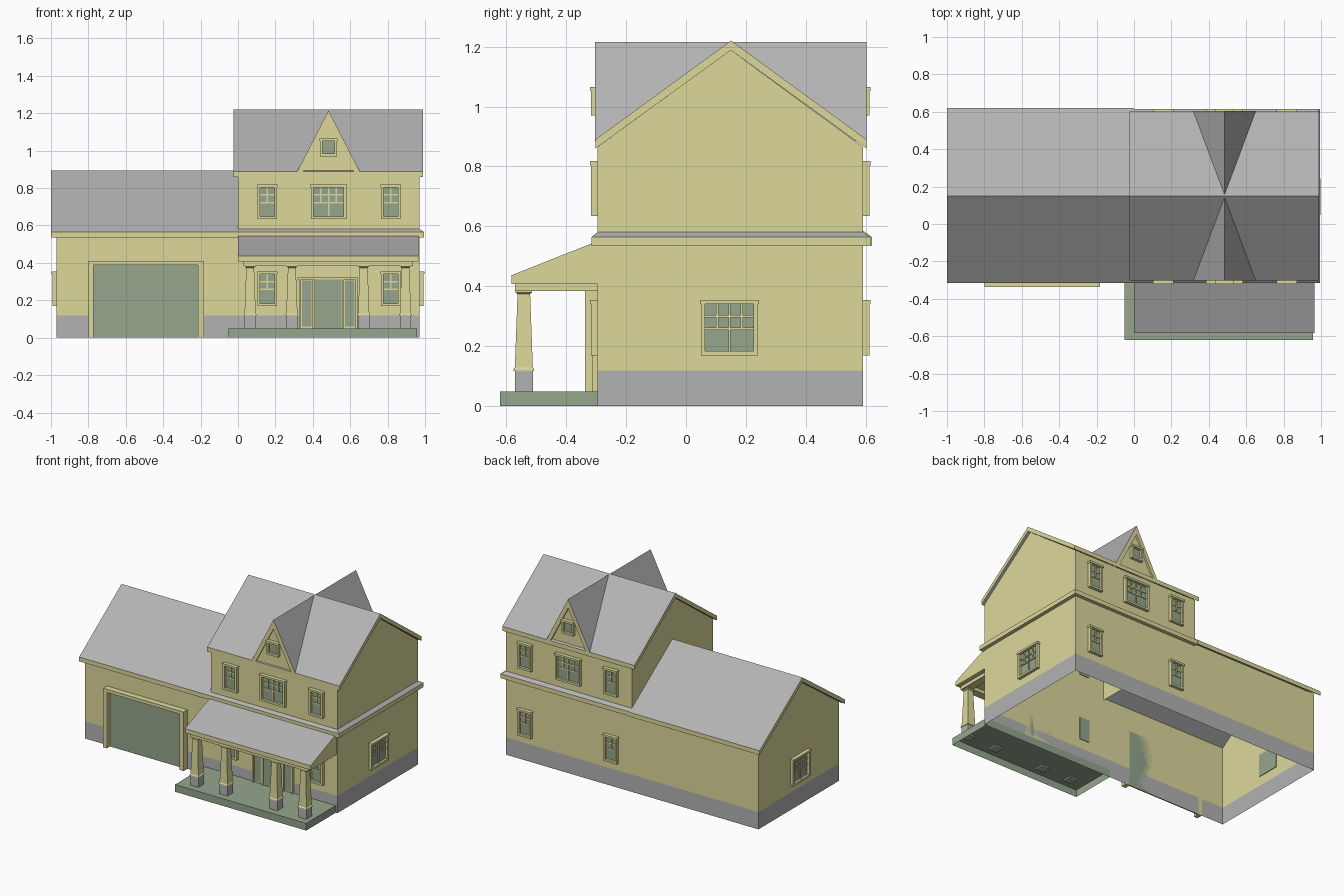
import bpy, bmesh
from math import radians
from mathutils import Matrix

if "Cube" in bpy.data.objects:
    bpy.data.objects.remove(bpy.data.objects["Cube"])

COL = {"cream": (0.72, 0.69, 0.33, 1), "grey": (0.45, 0.45, 0.45, 1), "green": (0.30, 0.38, 0.27, 1)}
MAT = {}
for n, c in COL.items():
    MAT[n] = bpy.data.materials.new(n)
    MAT[n].diffuse_color = c


def build(name, verts, faces, cols):
    """Mesh object from faces with one colour name per face."""
    bm = bmesh.new()
    vs = [bm.verts.new(v) for v in verts]
    used = list(dict.fromkeys(cols))
    for f, c in zip(faces, cols):
        bm.faces.new([vs[i] for i in f]).material_index = used.index(c)
    bmesh.ops.recalc_face_normals(bm, faces=bm.faces[:])
    me = bpy.data.meshes.new(name)
    bm.to_mesh(me)
    bm.free()
    for c in used:
        me.materials.append(MAT[c])
    ob = bpy.data.objects.new(name, me)
    bpy.context.collection.objects.link(ob)
    return ob


def loft(name, rings, cols, top=None, bottom=None):
    """Stack of rectangles (x0, x1, y0, y1, z) joined by side faces."""
    verts, faces, fc = [], [], []
    for x0, x1, y0, y1, z in rings:
        verts += [(x0, y0, z), (x1, y0, z), (x1, y1, z), (x0, y1, z)]
    for r, c in enumerate(cols):
        for i in range(4):
            j = (i + 1) % 4
            faces.append((r * 4 + i, r * 4 + j, r * 4 + 4 + j, r * 4 + 4 + i))
            fc.append(c)
    n = len(verts)
    if top:
        faces.append((n - 4, n - 3, n - 2, n - 1))
        fc.append(top)
    if bottom:
        faces.append((3, 2, 1, 0))
        fc.append(bottom)
    return build(name, verts, faces, fc)


def prism(name, prof, axis, a, b, cols, caps=("cream", "cream")):
    """Profile swept along x (y,z profile) or y (x,z profile); None leaves a side open."""
    n = len(prof)
    put = (lambda p, t: (t, p[0], p[1])) if axis == "x" else (lambda p, t: (p[0], t, p[1]))
    verts = [put(p, t) for t in (a, b) for p in prof]
    faces, fc = [], []
    for i, c in enumerate(cols):
        if c:
            j = (i + 1) % n
            faces.append((i, j, n + j, n + i))
            fc.append(c)
    for k, c in enumerate(caps):
        if c:
            faces.append(tuple(range(k * n, k * n + n)))
            fc.append(c)
    return build(name, verts, faces, fc)


def boxes(name, parts, loc=(0, 0, 0), rot=0):
    """Several boxes (x0, x1, y0, y1, z0, z1, colour) in one object."""
    verts, faces, fc = [], [], []
    m = Matrix.Translation(loc) @ Matrix.Rotation(radians(rot), 4, "Z")
    cube = ((0, 1, 3, 2), (4, 6, 7, 5), (0, 4, 5, 1), (2, 3, 7, 6), (0, 2, 6, 4), (1, 5, 7, 3))
    for p in parts:
        o = len(verts)
        verts += [m @ Matrix.Translation((p[i], p[2 + j], p[4 + k])).to_translation()
                  for i in (0, 1) for j in (0, 1) for k in (0, 1)]
        faces += [tuple(o + q for q in f) for f in cube]
        fc += [p[6]] * 6
    return build(name, verts, faces, fc)


def window(name, x, y, z0, z1, w, rot=0, cols=2):
    """Framed window: small panes above, a tall pane per two columns below."""
    h, t, c = w / 2, 0.014, "cream"
    zm = z0 + (z1 - z0) * 0.48
    zq = (zm + z1 - t) / 2
    p = [(-h + t, h - t, -0.006, 0.004, z0 + t, z1 - t, "green"),
         (-h, -h + t, -0.022, 0, z0, z1, c), (h - t, h, -0.022, 0, z0, z1, c),
         (-h, h, -0.022, 0, z0, z0 + t, c), (-h - 0.003, h + 0.003, -0.026, 0, z1 - t, z1, c)]
    if cols:
        p += [(-h + t, h - t, -0.012, 0, z - 0.004, z + 0.004, c) for z in (zm, zq)]
        step = (w - 2 * t) / cols
        for i in range(1, cols):
            u = -h + t + i * step
            low = z0 if i % 2 == 0 else zm
            p.append((u - 0.004, u + 0.004, -0.013, 0, low + 0.002, z1 - 0.002, c))
    return boxes(name, p, (x, y, 0), rot)


Y0, Y1, YM = -0.295, 0.59, 0.15

# Stone foundation and ground floor walls, open underneath
body = (-0.97, 0.97, Y0, Y1)
loft("ground_floor_walls", [body + (z,) for z in (0, 0.12, 0.55)], ["grey", "cream"])

# Garage gable end and upper storey walls
build("garage_gable_wall", [(-0.97, Y0, 0.55), (-0.97, YM, 0.87), (-0.97, Y1, 0.55)], [(0, 1, 2)], ["cream"])
prism("upper_storey_walls", [(Y0, 0.55), (Y0, 0.865), (YM, 1.188), (Y1, 0.865), (Y1, 0.55)],
      "x", 0, 0.97, ["cream", None, None, "cream", None])


# Gable roofs: grey slopes, cream edges
def gable_roof(name, x0, x1, ya, yb, z, top):
    prof = [(ya, z), (ya, z + 0.03), (YM, top), (yb, z + 0.03), (yb, z), (YM, top - 0.032)]
    prism(name, prof, "x", x0, x1, ["cream", "grey", "grey", "cream", "grey", "grey"])


gable_roof("garage_roof", -1.0, 0.0, -0.315, 0.62, 0.535, 0.895)
gable_roof("main_roof", -0.025, 0.99, -0.302, 0.602, 0.86, 1.22)

# Cross gable with recessed panels and small windows
prism("cross_gable_roof", [(0.315, 0.885), (0.484, 1.215), (0.653, 0.885), (0.622, 0.885), (0.484, 1.152), (0.346, 0.885)],
      "y", -0.303, 0.603, ["grey", "grey", None, "cream", "cream", None])
for side, y, rot in (("front", Y0, 0), ("back", Y1, 180)):
    build(f"{side}_gable_panel", [(0.33, y, 0.88), (0.484, y, 1.17), (0.638, y, 0.88)], [(0, 1, 2)], ["cream"])
    window(f"{side}_gable_window", 0.484, y, 0.97, 1.065, 0.09, rot, 0)

# Skirt ledge between the storeys
wall, rim = (0, 0.97, Y0, Y1), (0, 0.995, -0.315, 0.615)
loft("storey_ledge", [wall + (0.535,), rim + (0.535,), rim + (0.565,), wall + (0.581,)], ["cream", "cream", "grey"])

# Windows on all four sides
for side, y, rot in (("front", Y0, 0), ("back", Y1, 180)):
    for k, x in (("left", 0.157), ("right", 0.817)):
        window(f"{side}_lower_{k}_window", x, y, 0.17, 0.355, 0.105, rot)
        window(f"{side}_upper_{k}_window", x, y, 0.635, 0.818, 0.105, rot)
    window(f"{side}_upper_middle_window", 0.484, y, 0.635, 0.818, 0.19, rot, 4)
window("right_side_window", 0.97, 0.145, 0.17, 0.355, 0.19, 90, 4)
window("left_side_window", -0.97, 0.145, 0.17, 0.355, 0.19, -90, 4)

# Garage door and surround
boxes("garage_door", [(-0.775, -0.21, -0.302, Y0, 0, 0.39, "green")])
boxes("garage_door_trim", [(-0.80, -0.772, -0.337, Y0, 0, 0.41, "cream"), (-0.213, -0.182, -0.337, Y0, 0, 0.41, "cream"),
                           (-0.772, -0.213, -0.337, Y0, 0.388, 0.41, "cream")])

# Front door with sidelights
boxes("front_door", [(0.325, 0.635, -0.302, Y0, 0.05, 0.31, "cream"), (0.318, 0.642, -0.312, Y0, 0.31, 0.322, "cream"),
                     (0.411, 0.553, -0.307, Y0, 0.05, 0.31, "green"), (0.342, 0.392, -0.306, Y0, 0.06, 0.305, "green"),
                     (0.573, 0.622, -0.306, Y0, 0.06, 0.305, "green"), (0.397, 0.409, -0.312, Y0, 0.05, 0.31, "cream"),
                     (0.555, 0.567, -0.312, Y0, 0.05, 0.31, "cream"), (0.325, 0.337, -0.312, Y0, 0.05, 0.31, "cream"),
                     (0.626, 0.638, -0.312, Y0, 0.05, 0.31, "cream")])

# Porch floor (open underneath), roof and beams
slab = (-0.05, 0.958, -0.62, -0.292)
loft("porch_floor", [slab + (0,), slab + (0.05,)], ["green"], top="green")
prism("porch_roof", [(Y0, 0.407), (-0.582, 0.407), (-0.582, 0.437), (-0.31, 0.545), (Y0, 0.545)],
      "x", 0, 0.965, ["cream", "cream", "grey", "cream", None])
boxes("porch_beams", [(0.03, 0.935, -0.57, -0.515, 0.384, 0.408, "cream"), (0.03, 0.085, -0.515, Y0, 0.384, 0.408, "cream"),
                      (0.88, 0.935, -0.515, Y0, 0.384, 0.408, "cream")])


# Tapered porch columns on stone bases
def sq(x, r, z):
    return (x - r, x + r, -0.541 - r, -0.541 + r, z)


for i, x in enumerate((0.065, 0.288, 0.672, 0.895)):
    loft(f"porch_column_{i + 1}", [sq(x, 0.030, 0.04), sq(x, 0.030, 0.118), sq(x, 0.034, 0.118), sq(x, 0.034, 0.124),
                                   sq(x, 0.030, 0.13), sq(x, 0.021, 0.374), sq(x, 0.028, 0.38), sq(x, 0.028, 0.386)],
         ["grey"] + ["cream"] * 6, top="cream", bottom="grey")

for m in bpy.data.materials:
    if m.users and not m.is_grease_pencil:
        m.use_nodes = True
        m.node_tree.nodes["Principled BSDF"].inputs["Base Color"].default_value = m.diffuse_color
